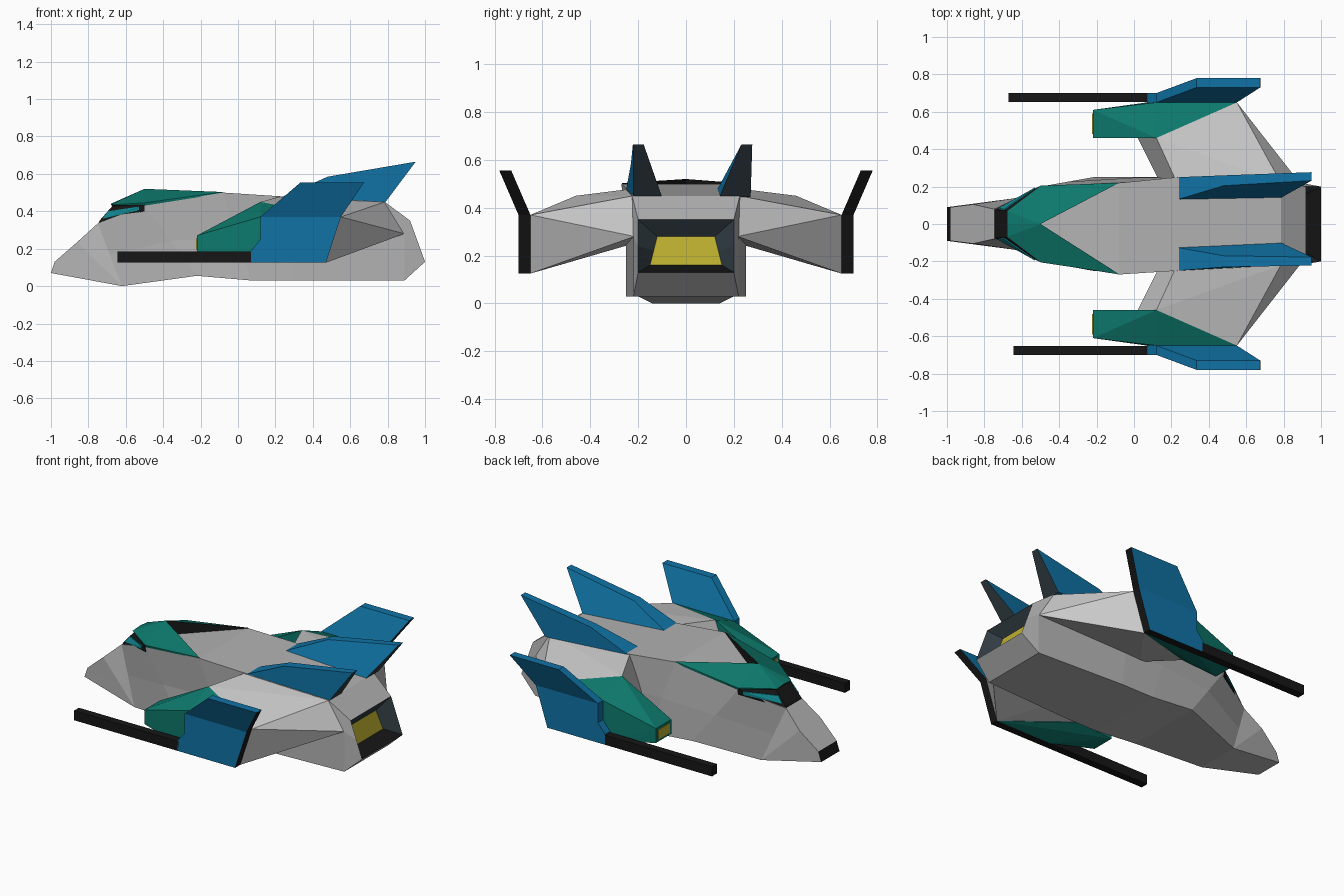
import bpy, bmesh
from mathutils import Vector

if "Cube" in bpy.data.objects:
    bpy.data.objects.remove(bpy.data.objects["Cube"])


def mat(name, r, g, b):
    m = bpy.data.materials.new(name)
    m.diffuse_color = (r, g, b, 1)
    m.use_nodes = True
    m.node_tree.nodes["Principled BSDF"].inputs["Base Color"].default_value = m.diffuse_color
    return m


GREY = None
BLUE = mat("blue", 0.005, 0.17, 0.38)
GREEN = mat("green", 0.004, 0.19, 0.15)
BLACK = mat("black", 0.008, 0.008, 0.008)
SLATE = mat("slate", 0.03, 0.045, 0.055)
YELLOW = mat("yellow", 0.50, 0.42, 0.03)
GLASS = mat("glass", 0.005, 0.24, 0.27)


def finish(name, bm, mats=(), rule=None):
    """Clean up, colour faces by a normal rule, and link the object."""
    bmesh.ops.remove_doubles(bm, verts=bm.verts, dist=0.0005)
    bmesh.ops.recalc_face_normals(bm, faces=bm.faces)
    bm.normal_update()
    if rule:
        for f in bm.faces:
            f.material_index = int(rule(f.normal))
    me = bpy.data.meshes.new(name)
    bm.to_mesh(me)
    bm.free()
    for m in mats:
        me.materials.append(m)
    ob = bpy.data.objects.new(name, me)
    bpy.context.collection.objects.link(ob)
    return ob


def hull(name, pts, mats=(), rule=None):
    """Convex solid around a few points."""
    bm = bmesh.new()
    for p in pts:
        bm.verts.new(p)
    res = bmesh.ops.convex_hull(bm, input=bm.verts)
    loose = [v for v in bm.verts if not v.link_faces]
    bmesh.ops.delete(bm, geom=loose, context='VERTS')
    bmesh.ops.dissolve_limit(bm, angle_limit=0.02, verts=bm.verts, edges=bm.edges)
    return finish(name, bm, mats, rule)


def prism(name, inner, outer, mats=(), rule=None):
    """Solid between two matching outlines."""
    bm = bmesh.new()
    a = [bm.verts.new(p) for p in inner]
    b = [bm.verts.new(p) for p in outer]
    n = len(a)
    bm.faces.new(a)
    bm.faces.new(b[::-1])
    for i in range(n):
        j = (i + 1) % n
        bm.faces.new((a[i], b[i], b[j], a[j]))
    return finish(name, bm, mats, rule)


def ring(top, bot, mid=None, shift=0):
    """Six-sided section; each entry is (x, half width, z)."""
    t, b = Vector(top), Vector(bot)
    m = Vector(mid) if mid else (t + b) / 2
    half = [t, m, b]
    right = [Vector((p.x, p.y + (shift if p is t else 0), p.z)) for p in half]
    left = [Vector((p.x, -p.y + (shift if p is t else 0), p.z)) for p in half]
    return right + left[::-1]


# Fuselage with black nose cap and recessed engine
rings = [
    ring((-0.98, 0.09, 0.13), (-1.0, 0.09, 0.07)),
    ring((-0.86, 0.105, 0.235), (-0.62, 0.14, 0.0)),
    ring((-0.75, 0.08, 0.335), (-0.62, 0.14, 0.0)),
    ring((-0.50, 0.20, 0.43), (-0.22, 0.25, 0.055)),
    ring((-0.08, 0.245, 0.50), (0.07, 0.25, 0.03), shift=-0.025),
    ring((0.23, 0.25, 0.48), (0.30, 0.25, 0.03)),
    ring((0.785, 0.225, 0.45), (0.89, 0.22, 0.03), (0.89, 0.22, 0.28)),
    ring((0.92, 0.20, 0.35), (1.0, 0.20, 0.13)),
    ring((0.87, 0.12, 0.28), (0.90, 0.15, 0.16)),
]
bm = bmesh.new()
loops = [[bm.verts.new(p) for p in r] for r in rings]
for k, (a, b) in enumerate(zip(loops, loops[1:])):
    for i in range(6):
        j = (i + 1) % 6
        f = bm.faces.new((a[i], a[j], b[j], b[i]))
        if k == len(loops) - 2:
            f.material_index = 1 if i == 2 else 2
bm.faces.new(loops[0]).material_index = 1
bm.faces.new(loops[-1]).material_index = 3
GREYM = mat("grey", 0.45, 0.45, 0.45)
finish("fuselage", bm, (GREYM, BLACK, SLATE, YELLOW))

# Windscreen frame and glass band
hull("windscreen_frame", [(x, s * y, z) for s in (1, -1) for x, y, z in (
    (-0.75, 0.075, 0.33), (-0.74, 0.075, 0.35), (-0.67, 0.07, 0.43),
    (-0.50, 0.205, 0.435), (-0.50, 0.20, 0.40))], (BLACK,))
hull("windscreen_glass", [(x, s * y, z) for s in (1, -1) for x, y, z in (
    (-0.725, 0.085, 0.36), (-0.695, 0.08, 0.40),
    (-0.53, 0.195, 0.425), (-0.53, 0.195, 0.405))], (GLASS,))

for s, side in ((1, "left"), (-1, "right")):
    def m(pts):
        return [(x, s * y, z) for x, y, z in pts]

    # Canopy hood half, black along the rear notch
    tip = 0.22 if s > 0 else 0.268
    hull(side + "_canopy_hood", m([
        (-0.50, 0, 0.52), (-0.68, 0, 0.44), (-0.68, 0.07, 0.435),
        (-0.50, 0.205, 0.445), (-0.08, tip, 0.503), (-0.50, 0, 0.43),
        (-0.67, 0, 0.425), (-0.67, 0.07, 0.425), (-0.50, 0.20, 0.43),
        (-0.08, tip, 0.49)]),
        (GREEN, BLACK), lambda n: n.x > 0.35 or n.z < -0.5)

    # Wing
    hull(side + "_wing", m([
        (0.23, 0.22, 0.48), (0.12, 0.46, 0.45), (0.55, 0.65, 0.37),
        (0.785, 0.22, 0.45), (0.89, 0.215, 0.28), (0.47, 0.65, 0.125),
        (0.02, 0.46, 0.20), (0.14, 0.22, 0.25)]))

    # Wing pod with yellow front light
    hull(side + "_wing_pod", m([
        (-0.22, 0.46, 0.27), (-0.22, 0.61, 0.27), (0.12, 0.46, 0.45),
        (0.12, 0.65, 0.37), (0.55, 0.65, 0.37), (-0.22, 0.46, 0.18),
        (-0.22, 0.61, 0.18), (0.02, 0.46, 0.195), (0.07, 0.65, 0.125),
        (0.47, 0.65, 0.125)]), (GREEN,))
    hull(side + "_pod_light", m([
        (x, y, z) for x in (-0.224, -0.20) for y in (0.48, 0.59)
        for z in (0.195, 0.255)]), (YELLOW,))

    # Wingtip plate: upright lower part, upper part leaning outward
    low = [(0.07, 0.125), (0.07, 0.19), (0.12, 0.25), (0.12, 0.37),
           (0.55, 0.37), (0.47, 0.125)]
    edge = lambda n: n.x > 0.6 or n.z < -0.8
    prism(side + "_wingtip_plate", m([(x, 0.65, z) for x, z in low]),
          m([(x, 0.70, z) for x, z in low]), (BLUE, BLACK), edge)
    up = [(0.12, 0.65, 0.37), (0.55, 0.65, 0.37), (0.675, 0.73, 0.555),
          (0.335, 0.73, 0.555)]
    prism(side + "_wingtip_fin", m(up), m([(x, y + 0.05, z) for x, y, z in up]),
          (BLUE, BLACK), edge)

    # Gun barrel
    x0 = -0.67 if s > 0 else -0.645
    hull(side + "_gun_barrel", m([
        (x, y, z) for x in (x0, 0.08) for y in (0.652, 0.70)
        for z in (0.125, 0.185)]), (BLACK,))

    # Tail fin, dark trailing face; the two sides lean slightly differently
    d = 0 if s > 0 else 1
    prism(side + "_tail_fin", m([
        (0.23, 0.13 - 0.005 * d, 0.475), (0.785, 0.14 - 0.04 * d, 0.445),
        (0.95, 0.232 - 0.055 * d, 0.665), (0.48, 0.205 - 0.035 * d, 0.585)]),
        m([(0.23, 0.25, 0.475), (0.785, 0.27 - 0.05 * d, 0.445),
           (0.95, 0.277 - 0.055 * d, 0.665), (0.48, 0.26 - 0.03 * d, 0.585)]),
        (BLUE, SLATE), lambda n: n.x > 0.6)
